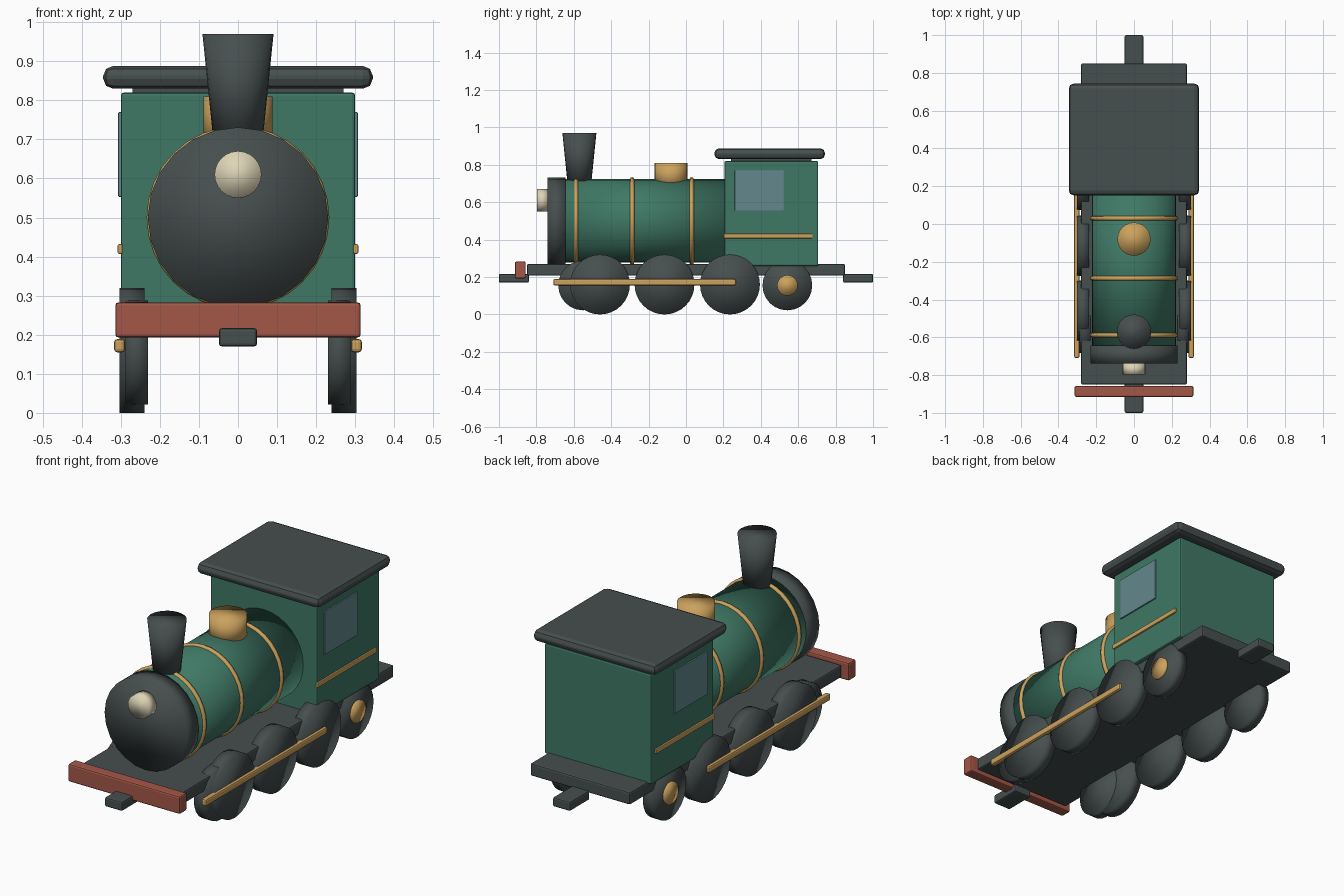
import bpy
from math import pi

if "Cube" in bpy.data.objects:
    bpy.data.objects.remove(bpy.data.objects["Cube"], do_unlink=True)


def material(name, rgb):
    mat = bpy.data.materials.new(name)
    mat.use_nodes = True
    mat.diffuse_color = (*rgb, 1)
    mat.node_tree.nodes["Principled BSDF"].inputs["Base Color"].default_value = (*rgb, 1)
    return mat


GREEN = material("engine_green", (0.05, 0.19, 0.13))
IRON = material("dark_iron", (0.062, 0.077, 0.077))
RED = material("beam_red", (0.37, 0.095, 0.063))
BRASS = material("brass", (0.6, 0.36, 0.11))
CREAM = material("lamp_cream", (0.73, 0.66, 0.47))
GLASS = material("window_glass", (0.125, 0.25, 0.27))


def finish(name, mat, smooth=False):
    ob = bpy.context.object
    ob.name = ob.data.name = name
    ob.data.materials.append(mat)
    if smooth:
        bpy.ops.object.shade_smooth()
    return ob


def box(name, mat, x, y, z, bevel=0.008, segments=2):
    """Bevelled box from (low, high) extents on each axis."""
    spans = (x, y, z)
    bpy.ops.mesh.primitive_cube_add(size=1, location=[(a + b) / 2 for a, b in spans])
    ob = finish(name, mat)
    ob.scale = [b - a for a, b in spans]
    bpy.ops.object.transform_apply(location=False, rotation=False, scale=True)
    if bevel:
        mod = ob.modifiers.new("edge_bevel", "BEVEL")
        mod.width, mod.segments = bevel, segments
    return ob


def drum(name, mat, centre, radius, length, axis, top=None, sides=24):
    """Smooth cylinder or cone along one axis; caps share the soft shading."""
    turn = {"x": (0, pi / 2, 0), "y": (pi / 2, 0, 0), "z": (0, 0, 0)}[axis]
    bpy.ops.mesh.primitive_cone_add(vertices=sides, radius1=radius, radius2=top or radius,
                                    depth=length, location=centre, rotation=turn)
    return finish(name, mat, smooth=True)


def centred(half):
    return (-half, half)


# Running plate, buffer beam and couplings
box("footplate", IRON, centred(0.28), centred(0.85), (0.207, 0.27))
box("buffer_beam", RED, centred(0.314), (-0.915, -0.857), (0.193, 0.283))
box("front_coupling", IRON, centred(0.049), (-1, -0.84), (0.17, 0.217))
box("rear_coupling", IRON, centred(0.049), (0.84, 1), (0.17, 0.217))

# Boiler, smokebox and brass bands
AXIS_Z = 0.5
drum("boiler", GREEN, (0, -0.22, AXIS_Z), 0.223, 0.86, "y", sides=32)
drum("smokebox", IRON, (0, -0.692, AXIS_Z), 0.231, 0.095, "y")
for i, y in enumerate((-0.588, -0.288, 0.03)):
    bpy.ops.mesh.primitive_torus_add(major_radius=0.222, minor_radius=0.012,
                                     major_segments=32, minor_segments=8,
                                     location=(0, y, AXIS_Z), rotation=(pi / 2, 0, 0))
    finish(f"boiler_band_{i + 1}", BRASS, smooth=True)

# Boiler fittings
drum("chimney", IRON, (0, -0.57, 0.833), 0.063, 0.274, "z", top=0.091)
drum("steam_dome", BRASS, (0, -0.08, 0.745), 0.088, 0.13, "z")
drum("headlamp", CREAM, (0, -0.768, 0.61), 0.06, 0.058, "y")

# Cab and roof
box("cab", GREEN, centred(0.3), (0.205, 0.707), (0.26, 0.82))
box("roof_seat", IRON, centred(0.27), (0.24, 0.67), (0.81, 0.84), bevel=0)
box("cab_roof", IRON, centred(0.345), (0.152, 0.743), (0.83, 0.888), bevel=0.025)

# Parts repeated on both sides
for side, s in (("left", 1), ("right", -1)):
    def span(a, b):
        return tuple(sorted((s * a, s * b)))

    box(f"{side}_window", GLASS, span(0.297, 0.307), (0.26, 0.525), (0.553, 0.77), bevel=0.003)
    box(f"{side}_cab_stripe", BRASS, span(0.295, 0.308), (0.203, 0.677), (0.407, 0.432),
        bevel=0.004)
    box(f"{side}_coupling_rod", BRASS, span(0.289, 0.317), (-0.709, 0.266), (0.155, 0.189))

    for i, y in enumerate((-0.46, -0.115, 0.235)):
        drum(f"{side}_driving_wheel_{i + 1}", IRON, (s * 0.271, y, 0.16), 0.16, 0.064, "x", sides=32)
    for end, y in (("leading", -0.55), ("trailing", 0.542)):
        drum(f"{side}_{end}_wheel", IRON, (s * 0.259, y, 0.155), 0.133, 0.058, "x")
        drum(f"{side}_{end}_hub", BRASS, (s * 0.289, y, 0.155), 0.055, 0.022, "x")
